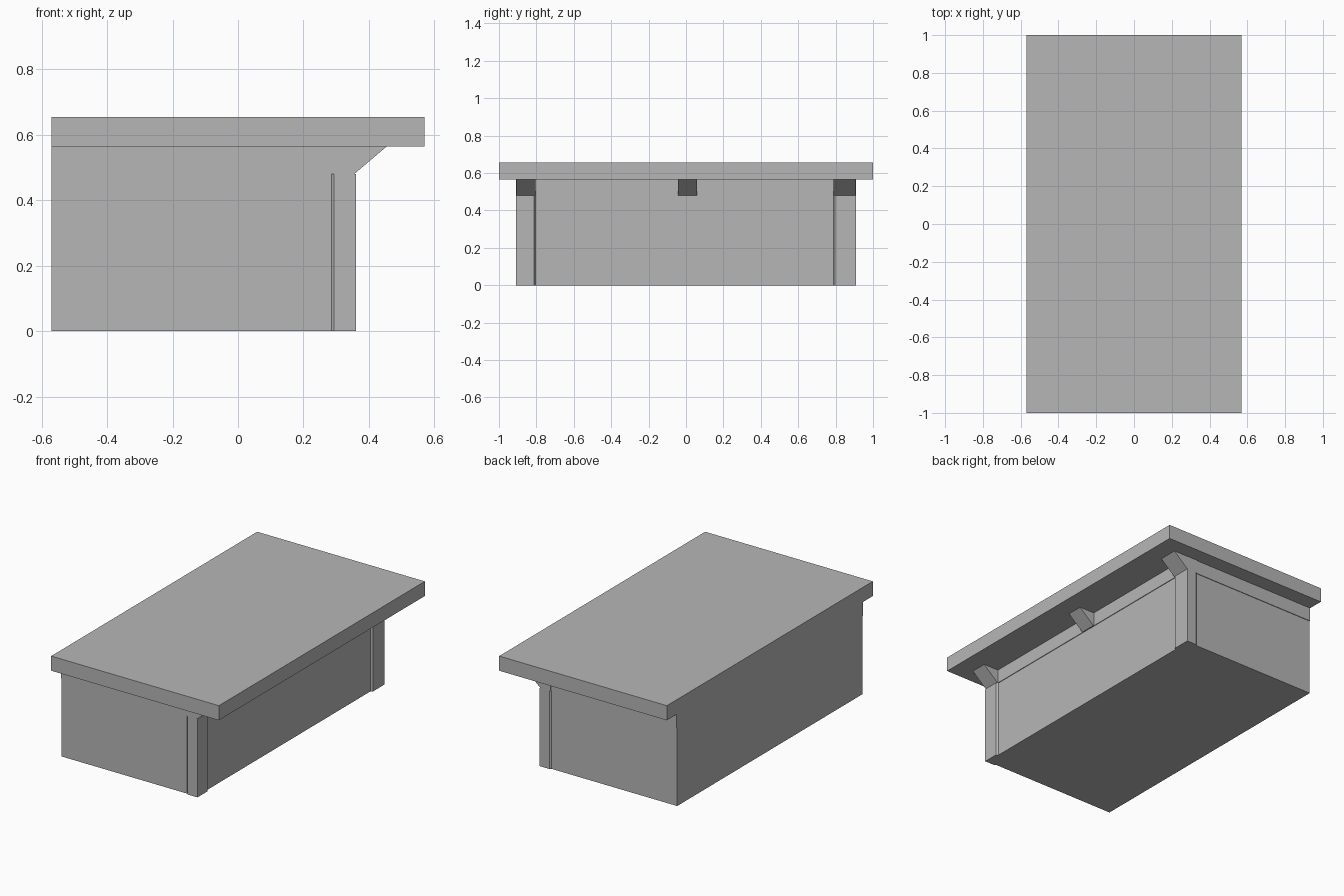
import bpy, bmesh

if "Cube" in bpy.data.objects:
    bpy.data.objects.remove(bpy.data.objects["Cube"])

grey = bpy.data.materials.new("dark_grey")
grey.diffuse_color = (0.47, 0.47, 0.47, 1)
grey.use_nodes = True
grey.node_tree.nodes["Principled BSDF"].inputs["Base Color"].default_value = grey.diffuse_color


def prism(name, points, offset):
    """Extrude a flat outline of 3D points by an offset."""
    bm = bmesh.new()
    face = bm.faces.new([bm.verts.new(p) for p in points])
    ext = bmesh.ops.extrude_face_region(bm, geom=[face])
    verts = [v for v in ext["geom"] if isinstance(v, bmesh.types.BMVert)]
    bmesh.ops.translate(bm, verts=verts, vec=offset)
    bmesh.ops.recalc_face_normals(bm, faces=bm.faces)
    mesh = bpy.data.meshes.new(name)
    bm.to_mesh(mesh)
    bm.free()
    mesh.materials.append(grey)
    obj = bpy.data.objects.new(name, mesh)
    bpy.context.collection.objects.link(obj)
    return obj


def box(name, x0, x1, y0, y1, z0, z1):
    base = [(x0, y0, z0), (x1, y0, z0), (x1, y1, z0), (x0, y1, z0)]
    return prism(name, base, (0, 0, z1 - z0))


BACK, FRONT, END = -0.57, 0.36, 0.908
RAIL_Z, TOP_Z = 0.48, 0.565
STEP = 0.008          # how far posts stand proud of the panels

# Countertop, flush with the body along the back
box("countertop", BACK, 0.57, -1, 1, TOP_Z, 0.655)

# Main body with recessed panel faces
box("body", BACK, FRONT - STEP - 0.004, -END + STEP, END - STEP, 0, RAIL_Z)

# Top rail, slightly proud of the panels
box("top_rail", BACK, FRONT - STEP, -END + 0.004, END - 0.004, RAIL_Z, TOP_Z)

# Corner posts with bevelled inner edges, a cap block and a bracket on each
for name, s, inner in (("left", -1, 0.804), ("right", 1, 0.788)):
    outline = [(0.285, END - STEP), (0.285 + STEP, END), (FRONT, END),
               (FRONT, inner + STEP), (FRONT - STEP - 0.004, inner),
               (0.285, inner)]
    prism(f"{name}_corner_post", [(x, s * y, 0) for x, y in outline],
          (0, 0, RAIL_Z))
    y0, y1 = sorted((s * inner, s * END))
    box(f"{name}_post_cap", 0.285, FRONT - 0.007, y0, y1, RAIL_Z, TOP_Z)

# Wedge brackets carrying the overhang
wedge = [(0.345, RAIL_Z), (0.355, RAIL_Z), (0.455, TOP_Z), (0.345, TOP_Z)]
for name, y0, y1 in (("left_bracket", -END + 0.002, -0.804),
                     ("middle_bracket", -0.042, 0.058),
                     ("right_bracket", 0.788, END - 0.002)):
    prism(name, [(x, y0, z) for x, z in wedge], (0, y1 - y0, 0))
